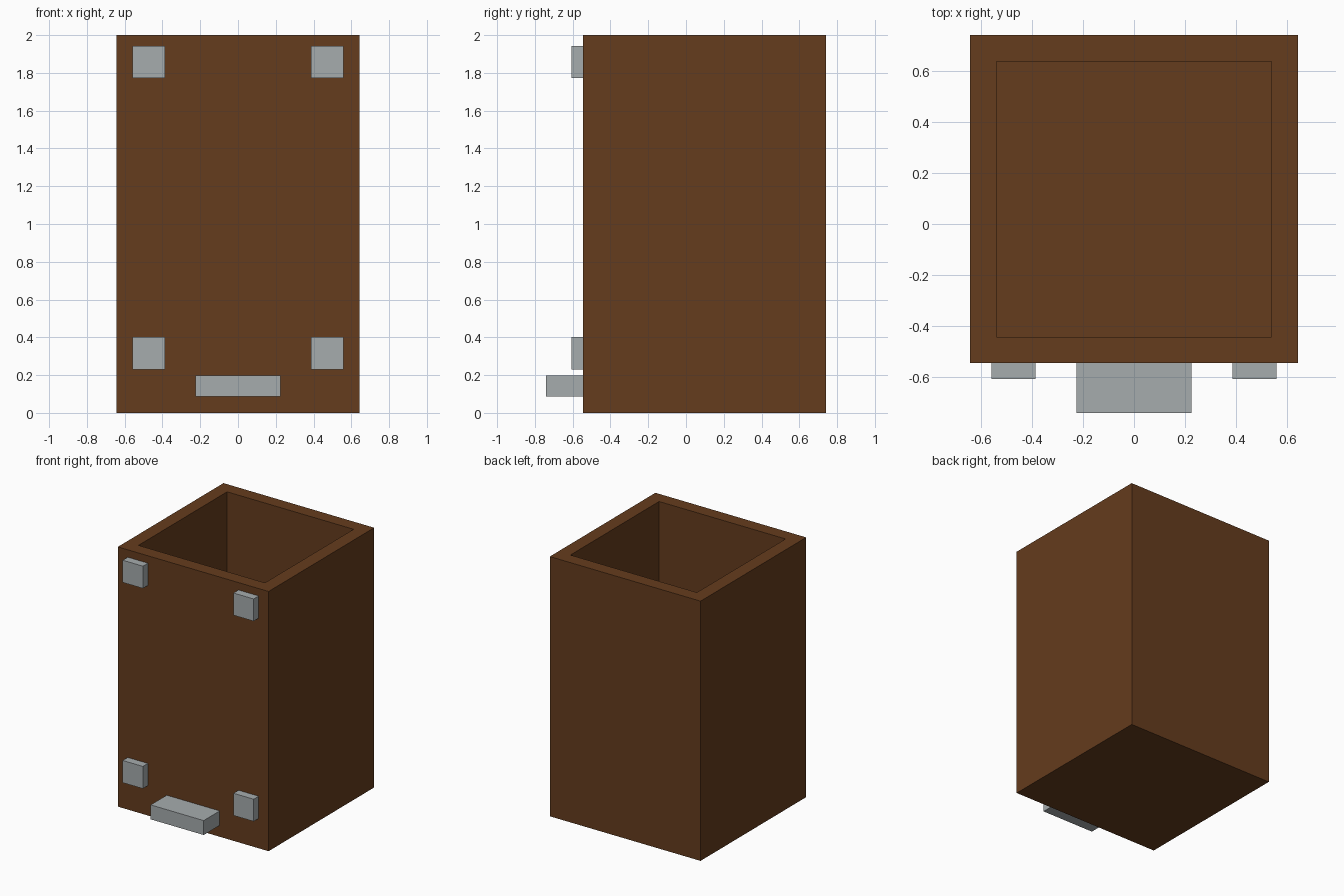
import bpy, bmesh

if "Cube" in bpy.data.objects:
    bpy.data.objects.remove(bpy.data.objects["Cube"])


def material(name, rgb):
    """Flat material from 0-255 sRGB, stored as linear values."""
    lin = [((c / 255 + 0.055) / 1.055) ** 2.4 for c in rgb]
    m = bpy.data.materials.new(name)
    m.diffuse_color = (*lin, 1)
    m.use_nodes = True
    m.node_tree.nodes["Principled BSDF"].inputs["Base Color"].default_value = m.diffuse_color
    return m


brown = material("dark_brown", (101, 60, 29))
grey = material("metal_grey", (166, 172, 174))


def box(name, lo, hi, mat):
    """Axis-aligned box between two corners."""
    bm = bmesh.new()
    bmesh.ops.create_cube(bm, size=1)
    for v in bm.verts:
        for i in range(3):
            v.co[i] = lo[i] if v.co[i] < 0 else hi[i]
    mesh = bpy.data.meshes.new(name)
    bm.to_mesh(mesh)
    bm.free()
    mesh.materials.append(mat)
    ob = bpy.data.objects.new(name, mesh)
    bpy.context.collection.objects.link(ob)
    return ob


FRONT = -0.545   # front wall plane
WALL = 0.103     # wall and floor thickness

# Open-topped bin: inset the top face, then push it down to the floor
body = box("bin_body", (-0.642, FRONT, 0), (0.642, 0.74, 2), brown)
bm = bmesh.new()
bm.from_mesh(body.data)
top = max(bm.faces, key=lambda f: f.calc_center_median().z)
bmesh.ops.inset_region(bm, faces=[top], thickness=WALL,
                       use_boundary=True, use_even_offset=True)
inner = bmesh.ops.extrude_discrete_faces(bm, faces=[top])["faces"][0]
for v in inner.verts:
    v.co.z = WALL
bmesh.ops.recalc_face_normals(bm, faces=bm.faces)
bm.to_mesh(body.data)
bm.free()

# Four square plates on the front, mirrored left and right
for side, s in (("left", -1), ("right", 1)):
    for level, z in (("lower", 0.23), ("upper", 1.772)):
        x0, x1 = sorted((s * 0.386, s * 0.558))
        box(f"{level}_{side}_plate", (x0, -0.606, z),
            (x1, FRONT + 0.005, z + 0.171), grey)

# Foot pedal
box("foot_pedal", (-0.226, -0.74, 0.088), (0.226, FRONT + 0.005, 0.199), grey)
